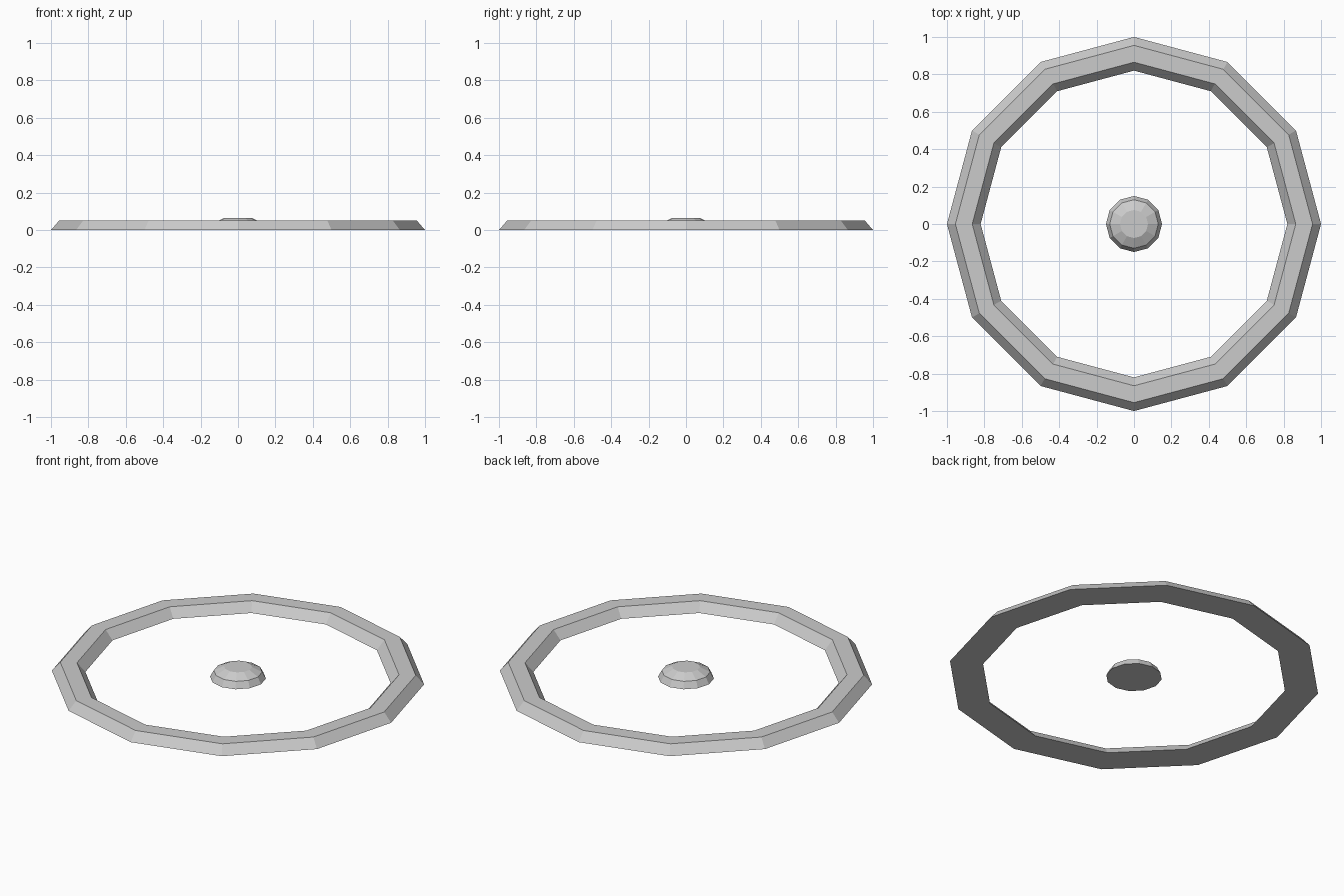
import bpy, bmesh
from math import cos, sin, pi

if "Cube" in bpy.data.objects:
    bpy.data.objects.remove(bpy.data.objects["Cube"])

SIDES = 12


def lathe(name, profile, closed):
    """Spin an (r, z) profile round z; closed loops it, otherwise cap both ends."""
    bm = bmesh.new()
    rings = [[bm.verts.new((r * cos(2 * pi * i / SIDES), r * sin(2 * pi * i / SIDES), z))
              for i in range(SIDES)] for r, z in profile]
    pairs = list(zip(rings, rings[1:]))
    if closed:
        pairs.append((rings[-1], rings[0]))
    for a, b in pairs:
        for i in range(SIDES):
            j = (i + 1) % SIDES
            bm.faces.new((a[i], a[j], b[j], b[i]))
    if not closed:
        bm.faces.new(rings[0][::-1])
        bm.faces.new(rings[-1])
    bmesh.ops.recalc_face_normals(bm, faces=bm.faces)
    mesh = bpy.data.meshes.new(name)
    bm.to_mesh(mesh)
    bm.free()
    obj = bpy.data.objects.new(name, mesh)
    bpy.context.collection.objects.link(obj)
    return obj


# Outer ring with sloped sides
lathe("outer_ring", [(1.0, 0), (0.955, 0.052), (0.865, 0.052), (0.82, 0)], True)

# Centre button: low faceted dome with a flat top
R, H = 0.15, 0.075
lathe("centre_button", [(R * cos(a), H * sin(a)) for a in (0, pi / 6, pi / 3)], False)
